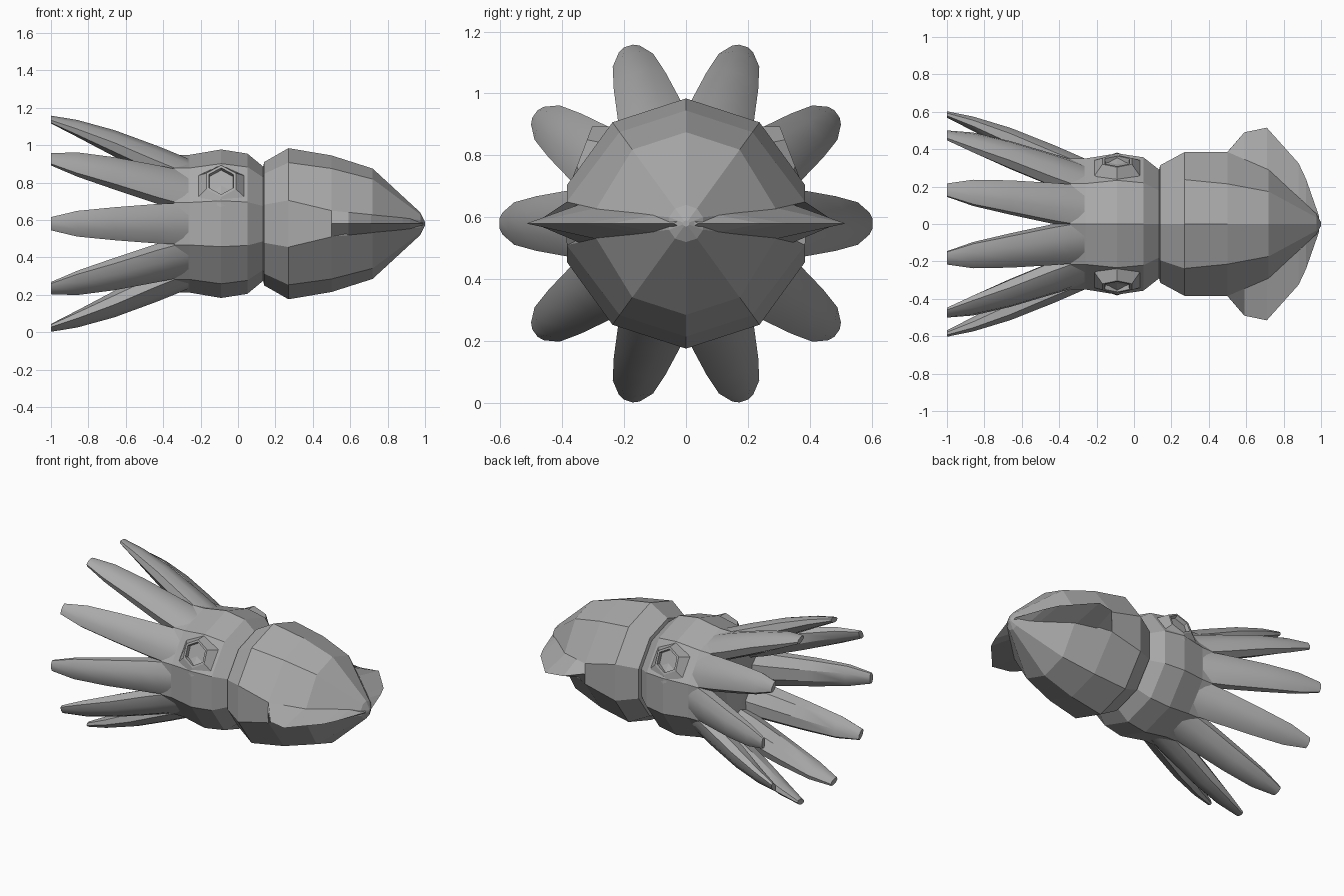
import bpy, bmesh, math
from mathutils import Vector

if "Cube" in bpy.data.objects:
    bpy.data.objects.remove(bpy.data.objects["Cube"])

AXIS = 0.58          # height of the body axis
SIDES = 10
skin = bpy.data.materials.new("grey skin")
skin.diffuse_color = (0.4, 0.4, 0.4, 1)
skin.use_nodes = True
skin.node_tree.nodes["Principled BSDF"].inputs["Base Color"].default_value = skin.diffuse_color


def finish(name, bm, angle):
    bmesh.ops.recalc_face_normals(bm, faces=bm.faces)
    me = bpy.data.meshes.new(name)
    bm.to_mesh(me)
    bm.free()
    me.materials.append(skin)
    ob = bpy.data.objects.new(name, me)
    bpy.context.collection.objects.link(ob)
    if angle:
        bpy.ops.object.select_all(action='DESELECT')
        bpy.context.view_layer.objects.active = ob
        ob.select_set(True)
        bpy.ops.object.shade_smooth_by_angle(angle=math.radians(angle))
    return ob


def loft(name, rings, angle=0):
    """Skin closed rings of points and cap both ends; flat unless angle is given."""
    bm = bmesh.new()
    vs = [[bm.verts.new(p) for p in r] for r in rings]
    n = len(vs[0])
    for a, b in zip(vs, vs[1:]):
        for i in range(n):
            j = (i + 1) % n
            bm.faces.new((a[i], a[j], b[j], b[i]))
    bm.faces.new(vs[0])
    bm.faces.new(vs[-1])
    bmesh.ops.remove_doubles(bm, verts=bm.verts, dist=0.0005)
    return finish(name, bm, angle)


def ring(x, r):
    """Ten-sided ring around the body axis, flat towards the sides."""
    return [Vector((x, r * math.cos(t), AXIS + r * math.sin(t)))
            for t in (math.radians(18 + 36 * i) for i in range(SIDES))]


# Head with a hollow mouth between the arms
loft("head", [ring(x, r) for x, r in (
    (-0.30, 0.02), (-0.33, 0.22), (-0.345, 0.33), (-0.34, 0.368), (-0.26, 0.368),
    (-0.09, 0.397), (0.05, 0.375), (0.135, 0.305))])

# Mantle: the four side corners close in towards the fins
fin_root = {0.5: (0.385, 0.07), 0.72: (0.29, 0.048), 0.975: (0.055, 0.02)}
rings = []
for x, r in ((0.133, 0.3), (0.14, 0.33), (0.27, 0.404), (0.5, 0.365),
             (0.72, 0.295), (0.975, 0.06), (1.0, 0.01)):
    pts = ring(x, r)
    if x in fin_root:
        y, h = fin_root[x]
        for i, sy, sz in ((0, 1, 1), (4, -1, 1), (5, -1, -1), (9, 1, -1)):
            pts[i] = Vector((x, sy * y, AXIS + sz * h))
    rings.append(pts)
loft("mantle", rings)

# Fins: thin wedges along both sides of the mantle
fin = ((0.5, 0.385, 0.07, 0.386), (0.59, 0.346, 0.061, 0.49), (0.71, 0.294, 0.049, 0.515),
       (0.88, 0.143, 0.032, 0.325), (0.92, 0.106, 0.027, 0.24), (0.99, 0.02, 0.01, 0.04))
for side, label in ((-1, "front"), (1, "back")):
    loft(label + "_fin", [[Vector((x, side * y, AXIS + h)), Vector((x, side * e, AXIS)),
                           Vector((x, side * y, AXIS - h))] for x, y, h, e in fin])

# Arms: x, centre radius, half width, outer thickness, inner thickness
arm = ((-0.25, 0.30, 0.108, 0.045, 0.08), (-0.34, 0.325, 0.112, 0.06, 0.085),
       (-0.43, 0.36, 0.108, 0.064, 0.085), (-0.66, 0.462, 0.09, 0.053, 0.075),
       (-0.86, 0.541, 0.07, 0.034, 0.045), (-1.0, 0.586, 0.036, 0.017, 0.018))
for k in range(SIDES):
    a = math.radians(36 * k)
    er = Vector((0, math.cos(a), math.sin(a)))
    et = Vector((0, -math.sin(a), math.cos(a)))
    rings = []
    for x, c, w, outer, inner in arm:
        pts = []
        for i in range(8):
            u = math.radians(22.5 + 45 * i)
            t = outer if math.sin(u) > 0 else inner
            pts.append(Vector((x, 0, AXIS)) + er * (c + t * math.sin(u) * 1.06)
                       + et * (w * math.cos(u) * 1.06))
        rings.append(pts)
    loft("arm_%d" % (k + 1), rings, 30)

# Eyes: six-sided sockets with a sunken centre, rising out of a slanted head face
for side, label in ((-1, "front"), (1, "back")):
    def hexagon(tilt, mid, r, d):
        t = math.radians(tilt)
        n = Vector((0, side * math.cos(t), math.sin(t)))
        up = Vector((0, -side * math.sin(t), math.cos(t)))
        return [mid + n * d + up * (r * math.cos(u)) + Vector((r * math.sin(u), 0, 0))
                for u in (math.radians(60 * i) for i in range(6))]
    mid = Vector((-0.09, side * 0.336, AXIS + 0.228))
    loft(label + "_eye", [hexagon(36, mid, 0.14, -0.045), hexagon(21, mid, 0.091, 0),
                          hexagon(21, mid, 0.076, 0), hexagon(21, mid, 0.072, -0.025)])
